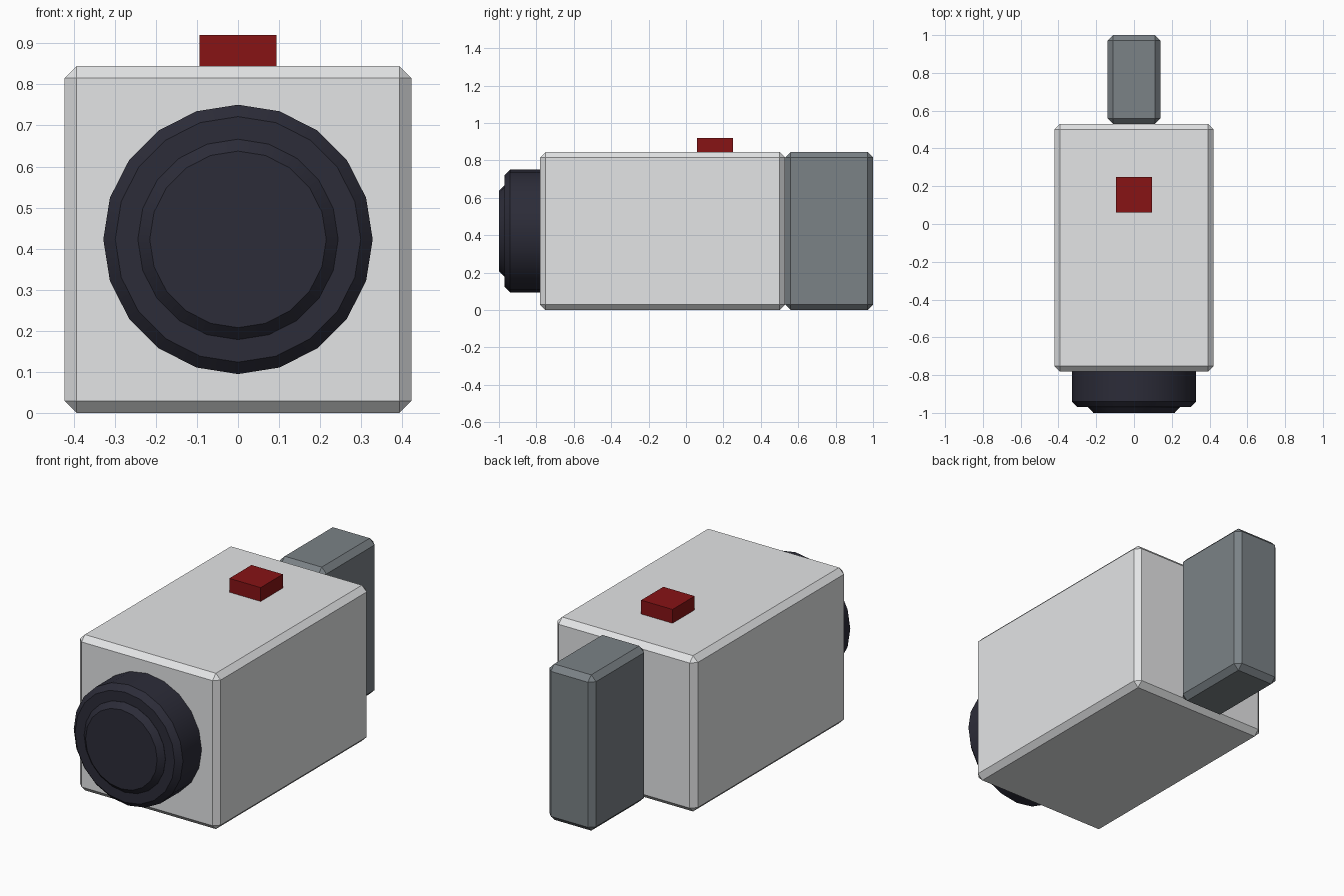
import bpy, bmesh, math
from mathutils import Matrix

cube = bpy.data.objects.get("Cube")
if cube:
    bpy.data.objects.remove(cube, do_unlink=True)


def material(name, rgb):
    m = bpy.data.materials.new(name)
    m.use_nodes = True
    m.diffuse_color = (*rgb, 1)
    m.node_tree.nodes["Principled BSDF"].inputs["Base Color"].default_value = (*rgb, 1)
    return m


LIGHT_GREY = material("light grey", (0.77, 0.78, 0.79))
SLATE = material("slate grey", (0.197, 0.223, 0.24))
NAVY = material("dark navy", (0.025, 0.025, 0.04))
RED = material("deep red", (0.245, 0.0065, 0.0075))
BEVEL = 0.029
MID_Z = 0.4225


def finish(name, bm, mat):
    mesh = bpy.data.meshes.new(name)
    bmesh.ops.recalc_face_normals(bm, faces=bm.faces)
    bm.to_mesh(mesh)
    bm.free()
    mesh.materials.append(mat)
    obj = bpy.data.objects.new(name, mesh)
    bpy.context.collection.objects.link(obj)
    return obj


def box(name, half_x, y0, y1, z0, z1, mat, bevel=0):
    bm = bmesh.new()
    size = Matrix.Diagonal((2 * half_x, y1 - y0, z1 - z0, 1))
    place = Matrix.Translation((0, (y0 + y1) / 2, (z0 + z1) / 2))
    bmesh.ops.create_cube(bm, size=1, matrix=place @ size)
    if bevel:
        bmesh.ops.bevel(bm, geom=bm.edges[:], offset=bevel, segments=1,
                        affect='EDGES')
    return finish(name, bm, mat)


def turned(name, profile, mat, sides=20):
    """Closed solid turned about the y axis from (radius, y) points."""
    bm = bmesh.new()
    rings = []
    for r, y in profile:
        angles = [2 * math.pi * i / sides for i in range(sides)]
        rings.append([bm.verts.new((r * math.cos(a), y, MID_Z + r * math.sin(a)))
                      for a in angles])
    for a, b in zip(rings, rings[1:]):
        for i in range(sides):
            j = (i + 1) % sides
            bm.faces.new((a[i], a[j], b[j], b[i]))
    bm.faces.new(rings[0])
    bm.faces.new(rings[-1])
    obj = finish(name, bm, mat)
    bpy.ops.object.select_all(action='DESELECT')
    obj.select_set(True)
    bpy.context.view_layer.objects.active = obj
    bpy.ops.object.shade_smooth_by_angle(angle=math.radians(30))
    return obj


# Housing, rear grip and top button
box("camera_body", 0.422, -0.78, 0.53, 0, 0.845, LIGHT_GREY, BEVEL)
box("rear_grip", 0.14, 0.53, 1.0, 0, 0.845, SLATE, BEVEL)
box("record_button", 0.094, 0.06, 0.25, 0.84, 0.92, RED)

# Lens barrel with a raised, chamfered front element
turned("lens_barrel", [(0.328, -0.77), (0.328, -0.94), (0.299, -0.97)], NAVY)
turned("lens_front", [(0.244, -0.96), (0.244, -0.971), (0.215, -1.0)], NAVY)
